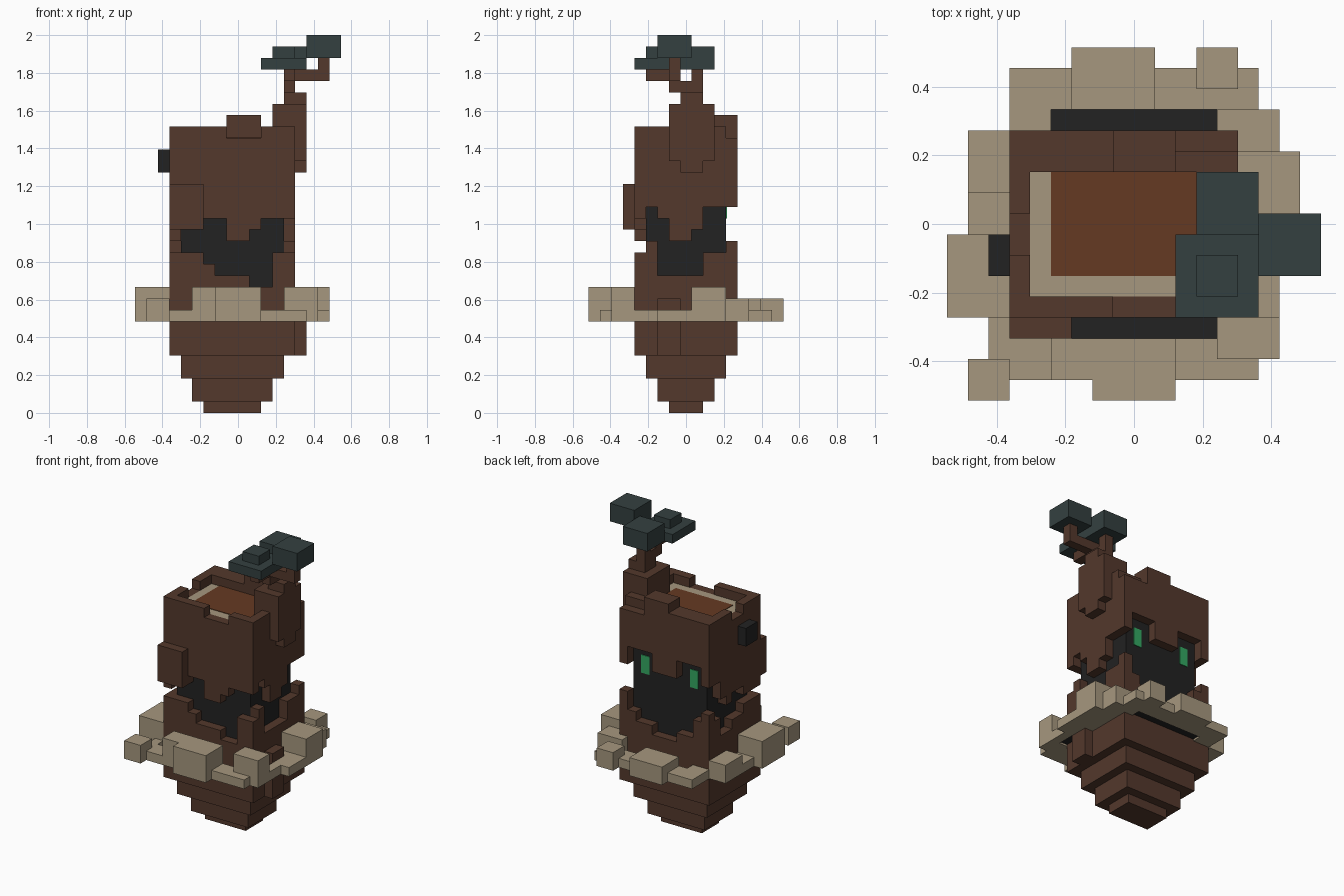
import bpy
import bmesh
from mathutils import Matrix, Vector

UNIT = 2 / 33          # edge of one block
old = bpy.data.objects.get("Cube")
if old:
    bpy.data.objects.remove(old, do_unlink=True)


def make_material(name, red, green, blue):
    material = bpy.data.materials.new(name)
    material.use_nodes = True
    colour = (red, green, blue, 1)
    material.diffuse_color = colour
    shader = material.node_tree.nodes["Principled BSDF"]
    shader.inputs["Base Color"].default_value = colour
    shader.inputs["Roughness"].default_value = 0.9
    return material


bark = make_material("brown bark", .087, .04, .025)
sapwood = make_material("pale wood", .38, .31, .21)
heartwood = make_material("orange heartwood", .13, .042, .016)
leaf = make_material("dark teal leaf", .034, .051, .051)
shadow = make_material("black core", .016, .016, .016)
glow = make_material("green glow", .034, .39, .122)


def blocks(name, material, boxes):
    """One object from boxes (x0, x1, y0, y1, z0, z1) in block units."""
    bm = bmesh.new()
    for x0, x1, y0, y1, z0, z1 in boxes:
        low = Vector((x0, y0 - .5, z0)) * UNIT
        high = Vector((x1, y1 - .5, z1)) * UNIT
        size = Matrix.Diagonal((*(high - low), 1))
        bmesh.ops.create_cube(bm, size=1, matrix=Matrix.Translation((low + high) / 2) @ size)
    mesh = bpy.data.meshes.new(name)
    bm.to_mesh(mesh)
    bm.free()
    mesh.materials.append(material)
    obj = bpy.data.objects.new(name, mesh)
    bpy.context.collection.objects.link(obj)
    return obj


def ragged_wall(name, side, base, runs):
    """Wall one block thick with a stepped edge; runs are (width, edge height)."""
    along_x = side in ("front", "back")
    near = {"front": -4, "back": 4, "left": 4, "right": -6}[side]
    position = -6 if along_x else -3
    boxes = []
    for width, edge in runs:
        span = (position, position + width)
        thick = (near, near + 1)
        heights = (min(base, edge), max(base, edge))
        if edge != base:
            boxes.append((*span, *thick, *heights) if along_x else (*thick, *span, *heights))
        position += width
    blocks(f"{name}_{side}", bark, boxes)


# Tapered foot and solid lower trunk
blocks("tapered_foot", bark, [
    (-3, 2, -1, 2, 0, 1),
    (-4, 3, -2, 3, 1, 3),
    (-5, 4, -3, 4, 3, 5),
    (-6, 5, -4, 5, 5, 11)])
blocks("side_root", bark, [(4, 6, -2, 0, 5, 10)])

# Dark core with glowing eyes
blocks("dark_core", shadow, [(-5, 4, -3, 4, 10.5, 23.5)])
for name, x in (("right_eye", -4), ("left_eye", 2)):
    blocks(name, glow, [(x, x + 1, 4, 4.08, 17, 19)])

# Broken bark below the gap
BOTTOM, TOP = 11, 24
ragged_wall("lower_bark", "front", BOTTOM,
            [(3, 14), (1, 13), (3, 12), (2, 11), (2, 14)])
ragged_wall("lower_bark", "back", BOTTOM,
            [(1, 15), (1, 14), (2, 12), (3, 11), (2, 12), (1, 13), (1, 15)])
ragged_wall("lower_bark", "left", BOTTOM,
            [(1, 15), (4, 12), (2, 14)])
ragged_wall("lower_bark", "right", BOTTOM,
            [(2, 14), (2, 13), (2, 12), (1, 14)])

# Broken bark above the gap
ragged_wall("upper_bark", "front", TOP,
            [(1, 15), (2, 16), (2, 17), (2, 15), (1, 16), (3, 17)])
ragged_wall("upper_bark", "back", TOP,
            [(1, 18), (3, 20), (3, 18), (3, 20), (1, 18)])
ragged_wall("upper_bark", "left", TOP,
            [(1, 18), (1, 17), (2, 15), (1, 16), (2, 18)])
ragged_wall("upper_bark", "right", TOP,
            [(2, 15), (2, 16), (1, 15), (1, 16), (1, 18)])
blocks("bark_patch", bark, [(-6, -3, -5, -4, 16, 20)])
blocks("side_knot", shadow, [(-7, -6, -2, 0, 21, 23)])

# Cut top and raised rim
blocks("cut_top", sapwood, [(-5, 4, -3, 4, 23, 24)])
blocks("cut_top_centre", heartwood, [(-4, 3, -2, 3, 24, 24.06)])
blocks("rim", bark, [
    (-6, -1, -4, -3, 24, 25),
    (2, 5, -4, -3, 24, 25),
    (-6, -5, -3, -1, 24, 25),
    (-6, -5, 1, 3, 24, 25),
    (4, 5, -3, 3, 24, 25),
    (-6, -1, 3, 5, 24, 25),
    (-1, 2, 3, 5, 24, 26),
    (2, 5, 3, 4, 24, 25)])

# Branch with forked twigs
blocks("branch", bark, [
    (3, 6, -1, 3, 22, 27),
    (5, 6, 0, 2, 21, 22),
    (4, 6, 0, 2, 27, 28),
    (4, 5, -1, 2, 28, 29)])
blocks("twigs", bark, [
    (4, 5, 1, 2, 29, 30),
    (4, 5, -3, -1, 29, 30),
    (4, 8, -1, 0, 29, 30),
    (7, 8, -1, 0, 30, 31)])

# Leaf clumps
blocks("outer_leaf", leaf, [(6, 9, -2, 1, 31, 33)])
blocks("back_leaf", leaf, [(3, 6, 0, 3, 30, 32)])
blocks("front_leaf", leaf, [(2, 6, -4, 0, 30, 31), (3, 5, -3, -1, 31, 32)])

# Ring of pale chunks around the trunk
blocks("ring_front", sapwood, [
    (-8, -6, -8, -6, 8, 10),
    (-7, -6, -6, -4, 8, 9),
    (-6, -4, -7, -5, 8, 9),
    (-4, -2, -7, -5, 8, 11),
    (-2, 2, -8, -5, 8, 11),
    (2, 6, -7, -5, 8, 9),
    (4, 7, -6, -4, 8, 11)])
blocks("ring_right", sapwood, [
    (-9, -6, -4, -2, 8, 11),
    (-9, -6, -2, 0, 8, 11),
    (-8, -6, 0, 2, 8, 9),
    (-8, -6, 2, 5, 8, 10)])
blocks("ring_back", sapwood, [
    (-6, -4, 5, 6, 8, 9),
    (-6, -3, 6, 8, 8, 9),
    (-3, 1, 6, 9, 8, 10),
    (1, 6, 6, 8, 8, 9),
    (3, 5, 7, 9, 8, 10),
    (4, 7, 4, 6, 8, 10)])
blocks("ring_left", sapwood, [
    (5, 8, 1, 4, 8, 11),
    (5, 8, 0, 1, 8, 9),
    (6, 8, -2, 0, 8, 9),
    (6, 7, -4, -2, 8, 9)])

# Dark filler between ring and trunk
blocks("ring_gap", shadow, [
    (-4, 4, 5, 6, 8.2, 8.3),
    (-3, 4, -5, -4, 8.2, 8.3),
    (5, 6, -4, -2, 8.2, 8.3)])
